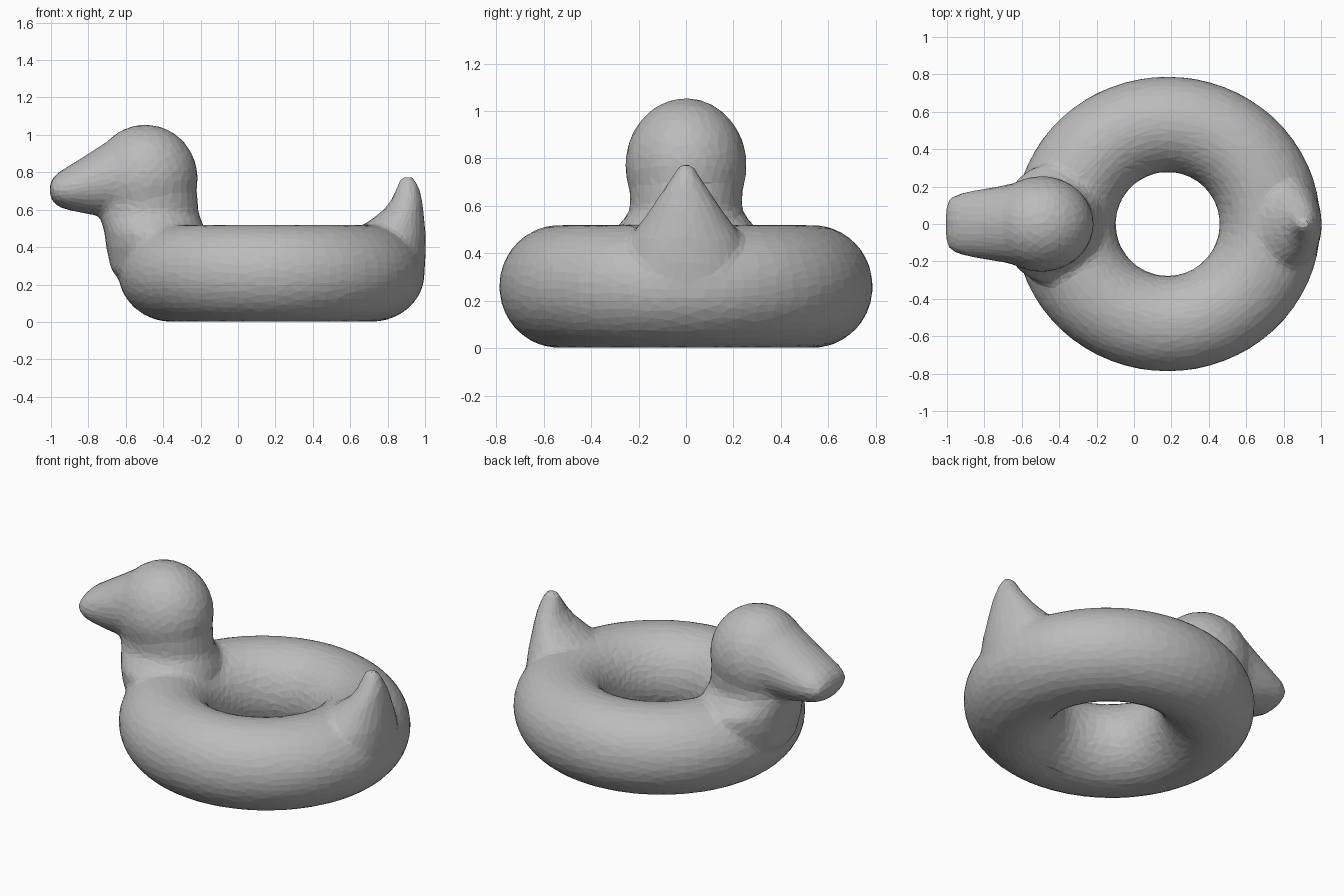
import bpy, bmesh
from math import sin, cos, tau
from mathutils import Vector

if "Cube" in bpy.data.objects:
    bpy.data.objects.remove(bpy.data.objects["Cube"], do_unlink=True)

grey = bpy.data.materials.new("plain grey")
grey.use_nodes = True
grey.diffuse_color = (0.5, 0.5, 0.5, 1)
grey.node_tree.nodes["Principled BSDF"].inputs["Base Color"].default_value = (0.5, 0.5, 0.5, 1)

bm = bmesh.new()


def loft(sections, place, sides=28):
    """Closed skin over rings; place(section, c, s) gives a ring point."""
    rings = []
    for sec in sections:
        rings.append([bm.verts.new(place(sec, cos(tau * i / sides), sin(tau * i / sides)))
                      for i in range(sides)])
    for a, b in zip(rings, rings[1:]):
        for i in range(sides):
            j = (i + 1) % sides
            bm.faces.new((a[i], a[j], b[j], b[i]))
    bm.faces.new(rings[0][::-1])
    bm.faces.new(rings[-1])


def upright(sec, c, s):
    z, x0, x1, half_y = sec
    return Vector(((x0 + x1) / 2 + (x1 - x0) / 2 * c, half_y * s, z))


def lengthwise(sec, c, s):
    x, z0, z1, half_y = sec
    return Vector((x, half_y * c, (z0 + z1) / 2 + (z1 - z0) / 2 * s))


# Swim ring
CENTRE, MAJOR, TUBE, STEPS, SIDES = 0.18, 0.533, 0.256, 64, 32
ring = []
for i in range(STEPS):
    a = tau * i / STEPS
    loop = []
    for k in range(SIDES):
        t = tau * k / SIDES
        r = MAJOR + TUBE * cos(t)
        # the outer wall swells a little towards the tail and the chest
        r += 0.03 * max(0, cos(t)) * cos(a) ** 2
        loop.append(bm.verts.new((CENTRE + r * cos(a), r * sin(a), 0.26 + 0.26 * sin(t))))
    ring.append(loop)
for i in range(STEPS):
    a, b = ring[i], ring[(i + 1) % STEPS]
    for k in range(SIDES):
        n = (k + 1) % SIDES
        bm.faces.new((a[k], b[k], b[n], a[n]))

# Chest and neck
loft([(0.16, -0.58, -0.25, 0.2), (0.28, -0.68, -0.18, 0.28), (0.4, -0.705, -0.16, 0.32),
      (0.48, -0.715, -0.17, 0.32), (0.53, -0.73, -0.19, 0.275), (0.58, -0.745, -0.21, 0.235),
      (0.7, -0.74, -0.22, 0.24)], upright)

# Head
before = set(bm.verts)
bmesh.ops.create_uvsphere(bm, u_segments=32, v_segments=20, radius=1)
for v in set(bm.verts) - before:
    v.co = Vector((-0.495 + 0.28 * v.co.x, 0.257 * v.co.y, 0.77 + 0.285 * v.co.z))

# Beak
loft([(-0.45, 0.55, 1.03, 0.23), (-0.6, 0.55, 1.025, 0.23), (-0.7, 0.565, 0.965, 0.205),
      (-0.8, 0.575, 0.9, 0.19), (-0.9, 0.595, 0.838, 0.172), (-0.96, 0.615, 0.8, 0.155),
      (-0.99, 0.64, 0.77, 0.13), (-1.007, 0.68, 0.74, 0.09)], lengthwise)

# Tail
loft([(0.2, 0.72, 0.99, 0.26), (0.35, 0.68, 1.004, 0.26), (0.46, 0.64, 1.004, 0.24),
      (0.52, 0.67, 1.0, 0.2), (0.56, 0.73, 0.995, 0.17), (0.61, 0.79, 0.99, 0.135),
      (0.67, 0.83, 0.982, 0.095), (0.73, 0.85, 0.965, 0.055), (0.775, 0.87, 0.94, 0.03)], upright)

bmesh.ops.recalc_face_normals(bm, faces=bm.faces)
mesh = bpy.data.meshes.new("duck_swim_ring")
bm.to_mesh(mesh)
bm.free()
mesh.materials.append(grey)
duck = bpy.data.objects.new("duck_swim_ring", mesh)
bpy.context.collection.objects.link(duck)

# Fuse the parts into one skin, soften the joins, then reduce to broad facets
fuse = duck.modifiers.new("fuse", 'REMESH')
fuse.mode = 'VOXEL'
fuse.voxel_size = 0.018
soften = duck.modifiers.new("soften", 'SMOOTH')
soften.factor = 0.5
soften.iterations = 10
facets = duck.modifiers.new("facets", 'DECIMATE')
facets.ratio = 0.09

bpy.context.view_layer.objects.active = duck
duck.select_set(True)
for m in list(duck.modifiers):
    bpy.ops.object.modifier_apply(modifier=m.name)
bpy.ops.object.shade_flat()
